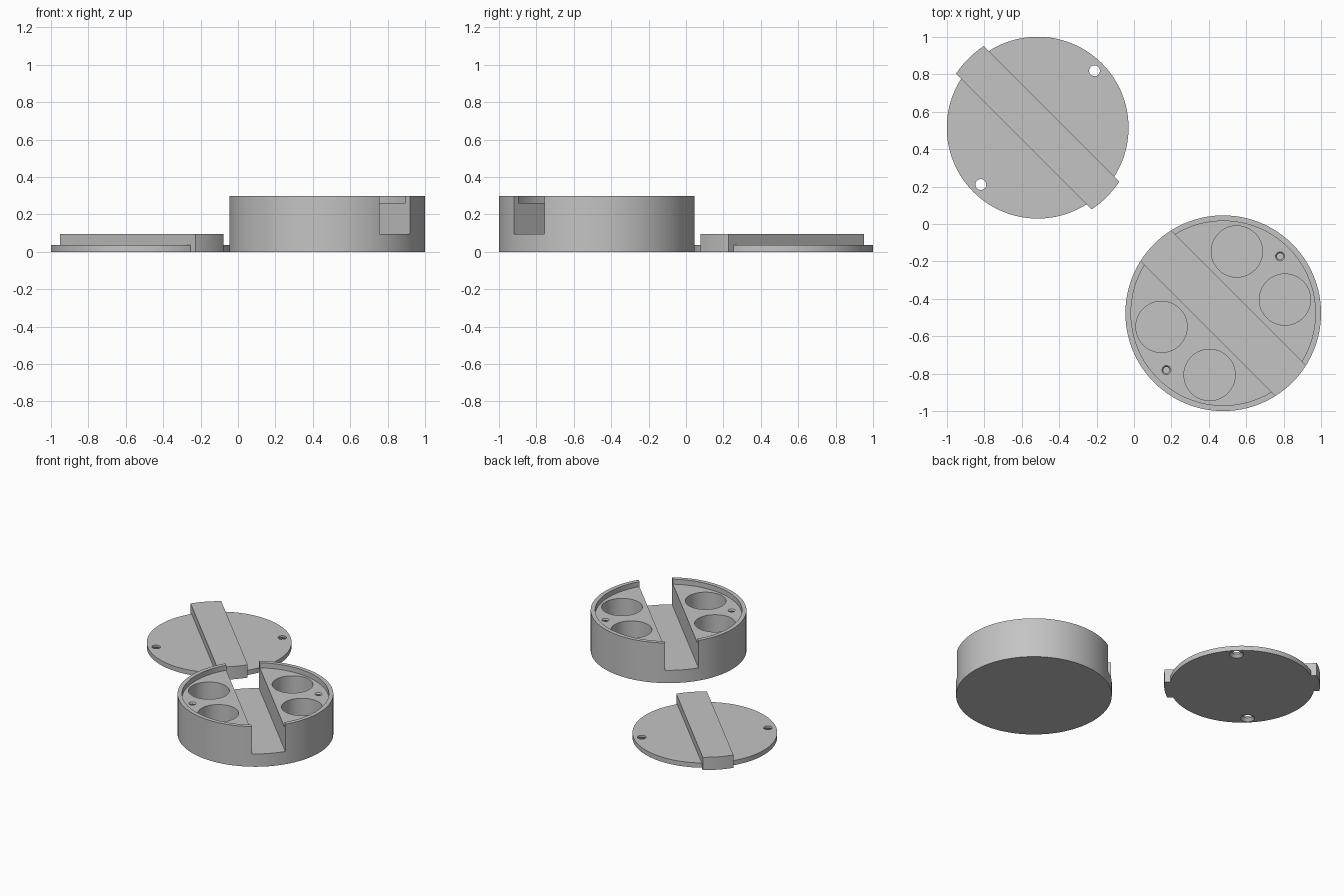
import bpy, bmesh, math
from mathutils import Matrix

cube = bpy.data.objects.get("Cube")
if cube:
    bpy.data.objects.remove(cube, do_unlink=True)

grey = bpy.data.materials.new("light grey plastic")
grey.use_nodes = True
colour = (0.55, 0.55, 0.55, 1)
grey.diffuse_color = colour
grey.node_tree.nodes["Principled BSDF"].inputs["Base Color"].default_value = colour


def finish(name, bm):
    bmesh.ops.recalc_face_normals(bm, faces=bm.faces)
    mesh = bpy.data.meshes.new(name)
    bm.to_mesh(mesh)
    bm.free()
    mesh.materials.append(grey)
    obj = bpy.data.objects.new(name, mesh)
    bpy.context.collection.objects.link(obj)
    return obj


def lathe(name, centre, profile, sides=128):
    """Closed solid turned from (radius, height) points."""
    bm = bmesh.new()
    rings = []
    for r, z in profile:
        rings.append([bm.verts.new((centre[0] + r * math.cos(2 * math.pi * i / sides),
                                    centre[1] + r * math.sin(2 * math.pi * i / sides), z))
                      for i in range(sides)])
    for a, b in zip(rings, rings[1:]):
        for i in range(sides):
            j = (i + 1) % sides
            bm.faces.new((a[i], a[j], b[j], b[i]))
    bm.faces.new(rings[0])
    bm.faces.new(rings[-1])
    return finish(name, bm)


def diagonal_box(name, centre, width, low, high):
    """Long box running from back left to front right."""
    bm = bmesh.new()
    place = (Matrix.Translation((*centre, (low + high) / 2))
             @ Matrix.Rotation(math.radians(-45), 4, 'Z')
             @ Matrix.Diagonal((1.4, width, high - low, 1)))
    bmesh.ops.create_cube(bm, size=1, matrix=place)
    return finish(name, bm)


def combine(target, tool, operation):
    mod = target.modifiers.new(operation, 'BOOLEAN')
    mod.operation, mod.solver, mod.object = operation, 'EXACT', tool
    bpy.context.view_layer.objects.active = target
    bpy.ops.object.modifier_apply(modifier=mod.name)
    bpy.data.objects.remove(tool, do_unlink=True)


def smooth(obj):
    bpy.ops.object.select_all(action='DESELECT')
    obj.select_set(True)
    bpy.context.view_layer.objects.active = obj
    bpy.ops.object.shade_smooth_by_angle(angle=math.radians(30))


def shifted(centre, dx, dy):
    return centre[0] + dx, centre[1] + dy


R = 0.523
SCREW = 0.304

# Round base with a lid recess and a diagonal channel
base_at = (0.477, -0.477)
base = lathe("round_base", base_at, [(R, 0), (R, 0.297)])
combine(base, lathe("recess_cutter", base_at, [(0.493, 0.26), (0.493, 0.4)]), 'DIFFERENCE')
combine(base, diagonal_box("channel_cutter", base_at, 0.228, 0.095, 0.5), 'DIFFERENCE')

# Two round pockets and one threaded screw hole on each side of the channel
for side in (1, -1):
    for dx, dy in ((0.073, 0.33), (0.33, 0.073)):
        spot = shifted(base_at, side * dx, side * dy)
        combine(base, lathe("pocket_cutter", spot, [(0.137, 0.05), (0.137, 0.35)], 64), 'DIFFERENCE')
    thread = [(0.026 if i % 2 else 0.017, 0.1 + 0.0125 * i) for i in range(14)]
    thread.append((0.026, 0.32))
    spot = shifted(base_at, side * SCREW, side * SCREW)
    combine(base, lathe("thread_cutter", spot, thread, 24), 'DIFFERENCE')
smooth(base)

# Flat lid with a round-ended diagonal bar
lid_at = (-0.515, 0.515)
lid = lathe("round_lid", lid_at, [(0.486, 0), (0.486, 0.035)])
bar = lathe("lid_bar", lid_at, [(R, 0), (R, 0.095)])
combine(bar, diagonal_box("bar_limits", lid_at, 0.209, -0.1, 0.2), 'INTERSECT')
combine(lid, bar, 'UNION')

# Countersunk screw holes through the lid
for side in (1, -1):
    spot = shifted(lid_at, side * SCREW, side * SCREW)
    sink = [(0.05, -0.003), (0.029, 0.02), (0.029, 0.1)]
    combine(lid, lathe("countersink_cutter", spot, sink, 32), 'DIFFERENCE')
smooth(lid)
